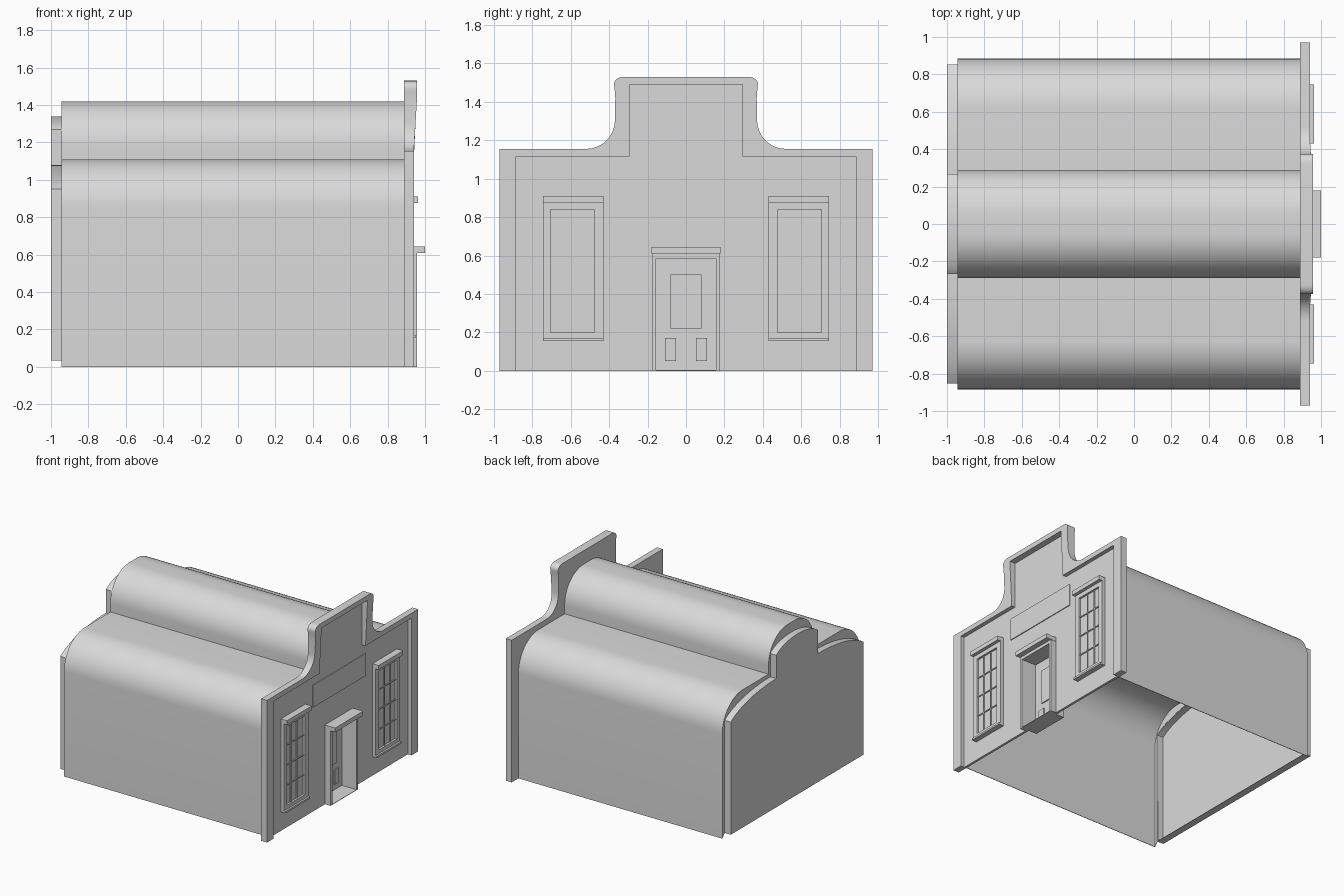
import bpy, bmesh
from math import sin, cos, radians

cube = bpy.data.objects.get("Cube")
if cube:
    bpy.data.objects.remove(cube, do_unlink=True)

grey = bpy.data.materials.new("plain_grey")
grey.use_nodes = True
grey.diffuse_color = (0.7, 0.7, 0.7, 1)
grey.node_tree.nodes["Principled BSDF"].inputs["Base Color"].default_value = (0.7, 0.7, 0.7, 1)


def finish(name, bm, smooth=False):
    bmesh.ops.recalc_face_normals(bm, faces=bm.faces[:])
    mesh = bpy.data.meshes.new(name)
    bm.to_mesh(mesh)
    bm.free()
    mesh.materials.append(grey)
    ob = bpy.data.objects.new(name, mesh)
    bpy.context.collection.objects.link(ob)
    if smooth:
        bpy.ops.object.select_all(action='DESELECT')
        ob.select_set(True)
        bpy.context.view_layer.objects.active = ob
        bpy.ops.object.shade_smooth_by_angle(angle=radians(22))
    return ob


def prism(name, pts, x0, x1, smooth=False):
    """Extrude a (y, z) outline along x."""
    bm = bmesh.new()
    face = bm.faces.new([bm.verts.new((x0, y, z)) for y, z in pts])
    ext = bmesh.ops.extrude_face_region(bm, geom=[face])
    moved = [v for v in ext["geom"] if isinstance(v, bmesh.types.BMVert)]
    bmesh.ops.translate(bm, verts=moved, vec=(x1 - x0, 0, 0))
    return finish(name, bm, smooth)


def box(name, x0, x1, y0, y1, z0, z1):
    return prism(name, [(y0, z0), (y1, z0), (y1, z1), (y0, z1)], x0, x1)


def arc(cy, cz, ry, rz, a0, a1, n=12):
    angles = [radians(a0 + (a1 - a0) * i / n) for i in range(n + 1)]
    return [(cy + ry * cos(a), cz + rz * sin(a)) for a in angles]


def mirrored(half):
    """Complete a right-hand half outline, given from the bottom up."""
    return half + [(-y, z) for y, z in reversed(half) if abs(y) > 1e-5]


def band(outline):
    """Turn an open-bottomed outline into a thin sheet section."""
    inner = [(y * 0.995, z - 0.004 if z > 0.1 else z) for y, z in outline]
    return outline + inner[::-1]


# Hollow hall with rounded eaves and a raised, rounded centre
hall = [(0.884, 0)] + arc(0.624, 0.85, 0.26, 0.26, 0, 90) + [(0.29, 1.11)]
hall = mirrored(hall + arc(0.05, 1.18, 0.24, 0.24, 0, 90))
prism("hall_shell", band(hall), -0.945, 0.889, True)

# Shallow rear wall with creased arches, hollow inside
rear = [(0.853, 0.035)] + arc(0.267, 0.855, 0.647, 0.225, 25, 90)
rear = mirrored(rear + arc(0, 1.219, 0.295, 0.121, 25, 90))
prism("hall_end_rim", hall + rear[::-1], -0.945, -0.941)
prism("rear_wall_rim", band(rear), -1.0, -0.943, True)
prism("rear_wall_skin", rear, -1.0, -0.996, True)
box("rear_wall_flange", -1.0, -0.943, -0.853, 0.853, 0.035, 0.039)

# Stepped facade: thin wall with a doorway notch, and a raised border
half = [(0.97, 0), (0.97, 1.155)]
half += arc(0.52, 1.305, 0.15, 0.15, 270, 180)
half += [(0.368, 1.42), (0.372, 1.47)] + arc(0.325, 1.49, 0.05, 0.04, 0, 90, 6)
outline = mirrored(half)
doorway = [(-0.155, 0), (-0.155, 0.585), (0.155, 0.585), (0.155, 0)]
prism("facade_wall", outline + doorway, 0.888, 0.907, True)
inset = mirrored([(0.885, 0), (0.885, 1.115), (0.295, 1.115), (0.295, 1.49)])
border = prism("facade_border", outline + inset[::-1], 0.888, 0.94, True)
for v in border.data.vertices:
    if v.co.x > 0.9 and v.co.z > 1.16:
        v.co.x += min(0.018, (v.co.z - 1.15) * 0.06)

# Sign plate over the door
box("sign_plate", 0.905, 0.914, -0.34, 0.34, 0.85, 1.03)

# Barred windows on both sides of the door
for s, side in ((-1, "right"), (1, "left")):
    def part(name, x1, y0, y1, z0, z1):
        lo, hi = sorted((s * y0, s * y1))
        box(f"{side}_window_{name}", 0.9, x1, lo, hi, z0, z1)

    part("inner_post", 0.935, 0.43, 0.475, 0.17, 0.875)
    part("outer_post", 0.935, 0.705, 0.745, 0.17, 0.875)
    part("head", 0.935, 0.475, 0.705, 0.84, 0.875)
    part("base", 0.935, 0.475, 0.705, 0.17, 0.20)
    part("lintel", 0.963, 0.43, 0.745, 0.875, 0.91)
    part("sill", 0.95, 0.43, 0.745, 0.155, 0.17)
    part("pane", 0.918, 0.475, 0.705, 0.20, 0.84)
    for i in range(2):
        y = 0.56 + 0.08 * i
        part(f"upright_bar_{i}", 0.925, y - 0.004, y + 0.004, 0.20, 0.84)
    for i in range(3):
        z = 0.357 + 0.162 * i
        part(f"cross_bar_{i}", 0.925, 0.475, 0.705, z - 0.004, z + 0.004)

# Recessed doorway
surround = mirrored([(0.177, 0), (0.177, 0.612)])
prism("door_surround", surround + doorway, 0.905, 0.957)
lining = mirrored([(0.159, 0), (0.159, 0.589)])
prism("door_recess", lining + doorway, 0.815, 0.907)
box("door_threshold", 0.815, 0.957, -0.156, 0.156, 0, 0.004)
box("door_hood", 0.9, 1.0, -0.18, 0.18, 0.61, 0.645)
box("door_leaf", 0.815, 0.825, -0.156, 0.156, 0.002, 0.586)
box("door_upper_panel", 0.82, 0.833, -0.08, 0.08, 0.22, 0.50)
for s, side in ((-1, "right"), (1, "left")):
    lo, hi = sorted((s * 0.053, s * 0.11))
    box(f"door_{side}_lower_panel", 0.82, 0.833, lo, hi, 0.05, 0.17)
